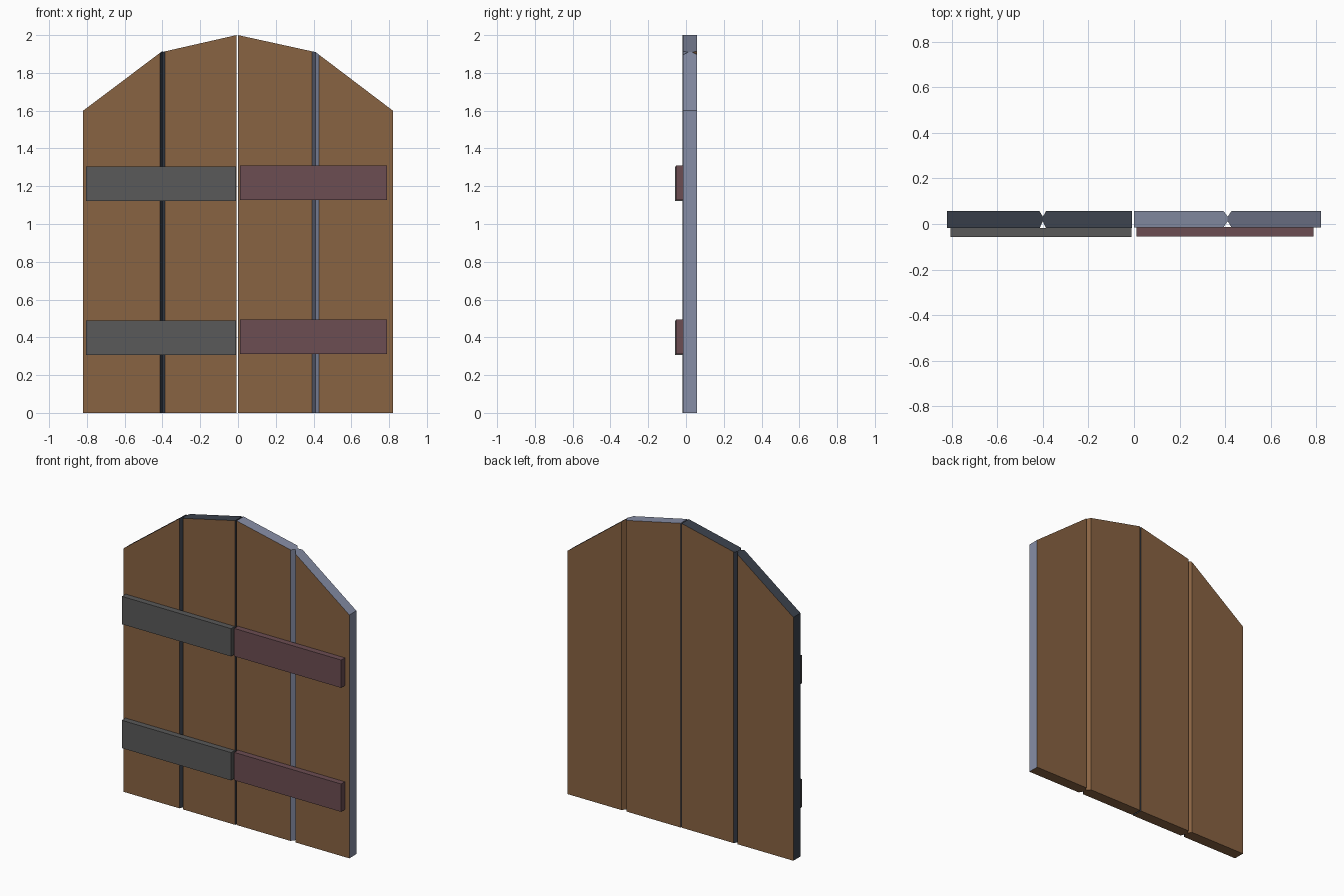
import bpy, bmesh

if "Cube" in bpy.data.objects:
    bpy.data.objects.remove(bpy.data.objects["Cube"])


def material(name, rgb):
    m = bpy.data.materials.new(name)
    m.diffuse_color = (*rgb, 1)
    m.use_nodes = True
    m.node_tree.nodes["Principled BSDF"].inputs["Base Color"].default_value = m.diffuse_color
    return m


wood = material("wood", (0.25, 0.125, 0.055))
dark_edge = material("dark_edge", (0.045, 0.055, 0.075))
pale_edge = material("pale_edge", (0.24, 0.27, 0.38))
iron = material("iron", (0.1, 0.1, 0.1))
rust = material("rust", (0.15, 0.075, 0.085))


def finish(name, bm, mats):
    bmesh.ops.recalc_face_normals(bm, faces=bm.faces[:])
    me = bpy.data.meshes.new(name)
    bm.to_mesh(me)
    bm.free()
    for m in mats:
        me.materials.append(m)
    ob = bpy.data.objects.new(name, me)
    bpy.context.collection.objects.link(ob)
    return ob


def plank(name, plan, line, edge, wood_sides):
    """Upright prism on an x,y plan; its top follows the sloping line."""
    (x0, z0), (x1, z1) = line
    bm = bmesh.new()
    low = [bm.verts.new((x, y, 0)) for x, y in plan]
    high = [bm.verts.new((x, y, z0 + (z1 - z0) * (x - x0) / (x1 - x0))) for x, y in plan]
    bm.faces.new(low)
    bm.faces.new(high).material_index = 1
    n = len(plan)
    for i in range(n):
        j = (i + 1) % n
        f = bm.faces.new((low[i], low[j], high[j], high[i]))
        f.material_index = 0 if i in wood_sides else 1
    return finish(name, bm, (wood, edge))


def box(name, x, y, z, mat):
    bm = bmesh.new()
    bmesh.ops.create_cube(bm, size=1)
    for v in bm.verts:
        v.co = (x[v.co.x > 0], y[v.co.y > 0], z[v.co.z > 0])
    return finish(name, bm, (mat,))


# Each leaf: inner edge, groove edges and middle, outer edge, front, back
leaves = [
    ("left", -0.008, -0.386, -0.400, -0.414, -0.82, -0.018, 0.056, dark_edge, 1.905),
    ("right", 0.0, 0.392, 0.411, 0.428, 0.82, -0.015, 0.058, pale_edge, 1.897),
]
for side, xi, ga, gm, gb, xo, yf, yb, edge, zo in leaves:
    m0, m1 = 0.012, 0.032  # planks touch between these depths
    inner = [(xi, yf), (ga, yf), (gm, m0), (gm, m1), (ga, yb), (xi, yb)]
    outer = [(xo, yf), (gb, yf), (gm, m0), (gm, m1), (gb, yb), (xo, yb)]
    # Sides: 0 front, 1 front bevel, 2 contact, 3 back bevel, 4 back, 5 end
    plank(side + "_inner_plank", inner, ((xi, 2.0), (ga, 1.914)), edge,
          (0, 4) if side == "left" else (0, 3, 4))
    plank(side + "_outer_plank", outer, ((xo, 1.6), (gb, zo)), edge, (0, 3, 4))

# Cross braces
for where, z in (("lower", 0.306), ("upper", 1.121)):
    box("left_%s_brace" % where, (-0.805, -0.01), (-0.057, -0.017), (z, z + 0.183), iron)
    box("right_%s_brace" % where, (0.01, 0.788), (-0.054, -0.014), (z + 0.006, z + 0.189), rust)
